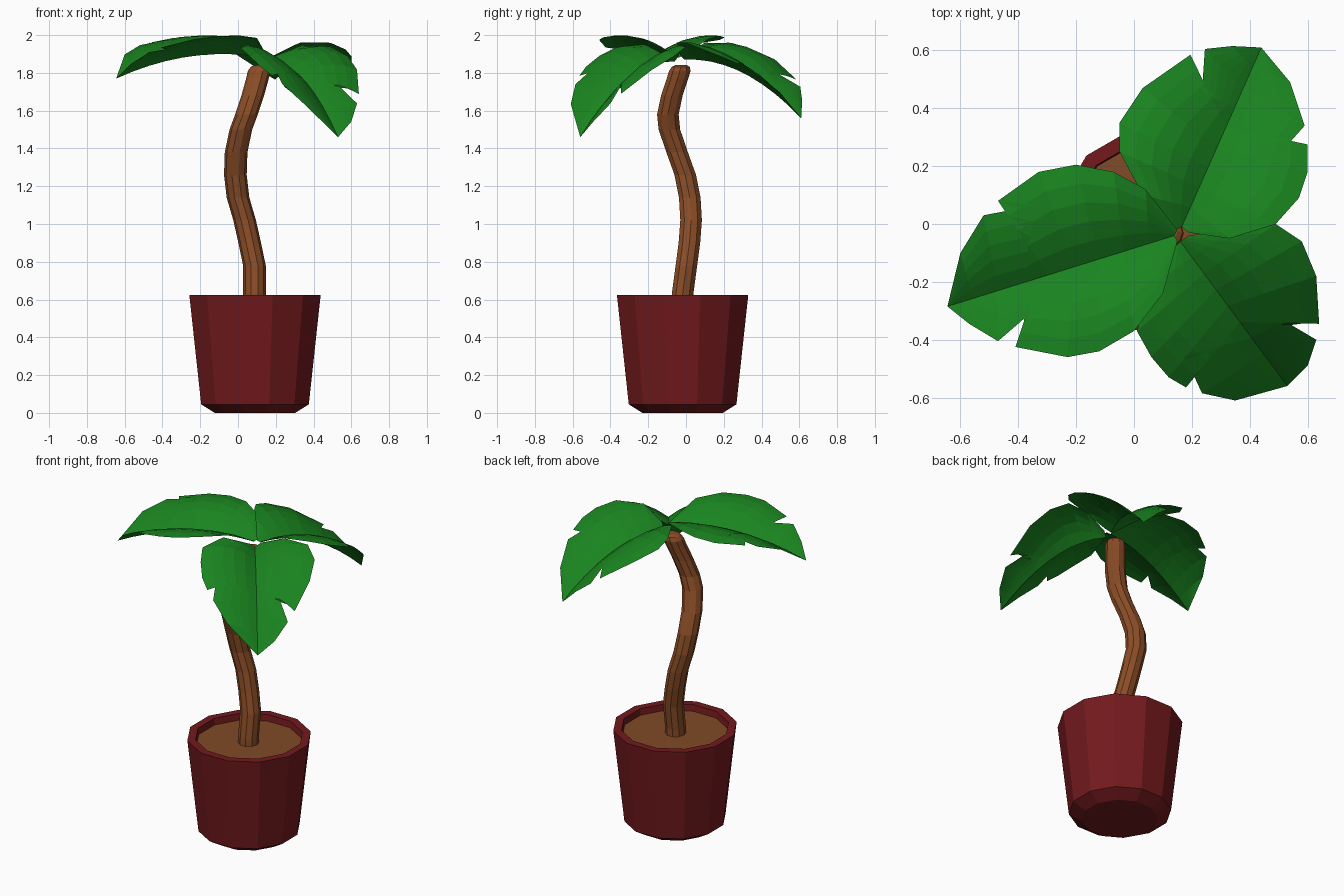
import bpy, math
from mathutils import Vector

if "Cube" in bpy.data.objects:
    bpy.data.objects.remove(bpy.data.objects["Cube"])


def material(name, rgb):
    m = bpy.data.materials.new(name)
    m.diffuse_color = (*rgb, 1)
    m.use_nodes = True
    m.node_tree.nodes["Principled BSDF"].inputs["Base Color"].default_value = m.diffuse_color
    return m


def add_mesh(name, verts, faces, mat):
    me = bpy.data.meshes.new(name)
    me.from_pydata(verts, [], faces)
    me.update()
    ob = bpy.data.objects.new(name, me)
    bpy.context.collection.objects.link(ob)
    me.materials.append(mat)
    return ob


def tube(name, rings, sides, mat, turn=0.0):
    """Stack of horizontal rings (x, y, z, radius), closed at both ends."""
    verts, faces = [], []
    for x, y, z, r in rings:
        for i in range(sides):
            a = turn + math.tau * i / sides
            verts.append((x + r * math.cos(a), y + r * math.sin(a), z))
    for k in range(len(rings) - 1):
        for i in range(sides):
            j = (i + 1) % sides
            a, b = k * sides, (k + 1) * sides
            faces.append((a + i, a + j, b + j, b + i))
    n = len(verts)
    faces += [tuple(reversed(range(sides))), tuple(range(n - sides, n))]
    return add_mesh(name, verts, faces, mat)


red = material("pot_red", (0.17, 0.01, 0.012))
earth = material("soil_brown", (0.22, 0.07, 0.02))
bark = material("bark_brown", (0.26, 0.075, 0.02))
green = material("leaf_green", (0.01, 0.23, 0.014))

# Pot with chamfered foot and open rim, and soil inside
CX, CY = 0.09, -0.018
profile = [(0, 0.22), (0.045, 0.295), (0.625, 0.36), (0.625, 0.312), (0.57, 0.306)]
tube("pot", [(CX, CY, z, r) for z, r in profile], 12, red, math.radians(15))
tube("soil", [(CX, CY, z, 0.308) for z in (0.56, 0.585)], 12, earth, math.radians(15))

# Winding trunk with a rounded top
path = [(0.087, -0.02, 0.56), (0.087, -0.018, 0.63), (0.087, 0.002, 0.78),
        (0.062, 0.018, 0.9), (0.035, 0.027, 1.02), (0.0, 0.02, 1.14),
        (-0.014, -0.004, 1.26), (-0.01, -0.047, 1.38), (0.015, -0.088, 1.5),
        (0.045, -0.096, 1.58), (0.078, -0.075, 1.68), (0.103, -0.045, 1.77),
        (0.112, -0.033, 1.81)]
rings = [(*p, 0.06) for p in path] + [(0.118, -0.028, 1.832, 0.05), (0.12, -0.026, 1.842, 0.03)]
tube("trunk", rings, 10, bark)


# Leaves: each half spans from the midrib to a notched outline (top view),
# height = drooping midrib + wings that rise and curl over
def leaf(name, base, tip, z_base, z_tip, lift, sides):
    base, tip = Vector(base), Vector(tip)
    length = (tip - base).length
    d = (tip - base) / length
    droop = (z_base + lift * length - z_tip) / length ** 2

    def lifted(p):
        u, v = (p - base).dot(d), abs((p - base).cross(d))
        z = z_base + lift * u - droop * u * abs(u) + 0.8 * v - 1.6 * v * v
        return (p.x, p.y, z)

    steps = 5
    verts, faces = [], []
    for s, outline in enumerate(sides):
        pts = [Vector(p) for p in outline] + [tip]
        start = len(verts)
        for i, p in enumerate(pts):
            rib = base.lerp(tip, i / (len(pts) - 1))
            verts += [lifted(rib.lerp(p, k / steps)) for k in range(steps + 1)]
        for i in range(len(pts) - 1):
            for k in range(steps):
                a = start + i * (steps + 1) + k
                f = (a, a + 1, a + steps + 2, a + steps + 1)
                faces.append(f if s else f[::-1])
    ob = add_mesh(name, verts, faces, green)
    weld = ob.modifiers.new("weld", "WELD")
    weld.merge_threshold = 0.0005
    return ob


leaf("left_leaf", (0.14, -0.04), (-0.645, -0.285), 1.88, 1.77, 0.17, [
    [(0.15, -0.02), (0.04, 0.12), (-0.07, 0.18), (-0.2, 0.205), (-0.33, 0.18),
     (-0.47, 0.08), (-0.34, 0.065), (-0.52, 0.03), (-0.6, -0.1)],
    [(0.15, -0.06), (0.1, -0.24), (0.0, -0.37), (-0.12, -0.44), (-0.23, -0.46),
     (-0.41, -0.425), (-0.36, -0.31), (-0.47, -0.405), (-0.57, -0.345)]])
leaf("back_leaf", (0.165, -0.01), (0.44, 0.61), 1.87, 1.56, 0.05, [
    [(0.19, -0.03), (0.33, -0.05), (0.49, 0.0), (0.57, 0.09), (0.6, 0.18),
     (0.6, 0.275), (0.51, 0.25), (0.59, 0.34), (0.54, 0.49)],
    [(0.14, -0.02), (0.03, 0.1), (-0.05, 0.25), (-0.05, 0.35), (0.03, 0.47),
     (0.195, 0.585), (0.235, 0.46), (0.245, 0.605), (0.34, 0.615)]])
leaf("front_leaf", (0.16, -0.06), (0.53, -0.56), 1.86, 1.46, 0.05, [
    [(0.14, -0.08), (0.05, -0.22), (0.01, -0.37), (0.06, -0.46), (0.12, -0.53),
     (0.18, -0.565), (0.175, -0.455), (0.235, -0.585), (0.35, -0.61)],
    [(0.19, -0.04), (0.34, -0.02), (0.49, 0.0), (0.58, -0.06), (0.63, -0.18),
     (0.64, -0.345), (0.52, -0.335), (0.63, -0.4), (0.6, -0.49)]])
